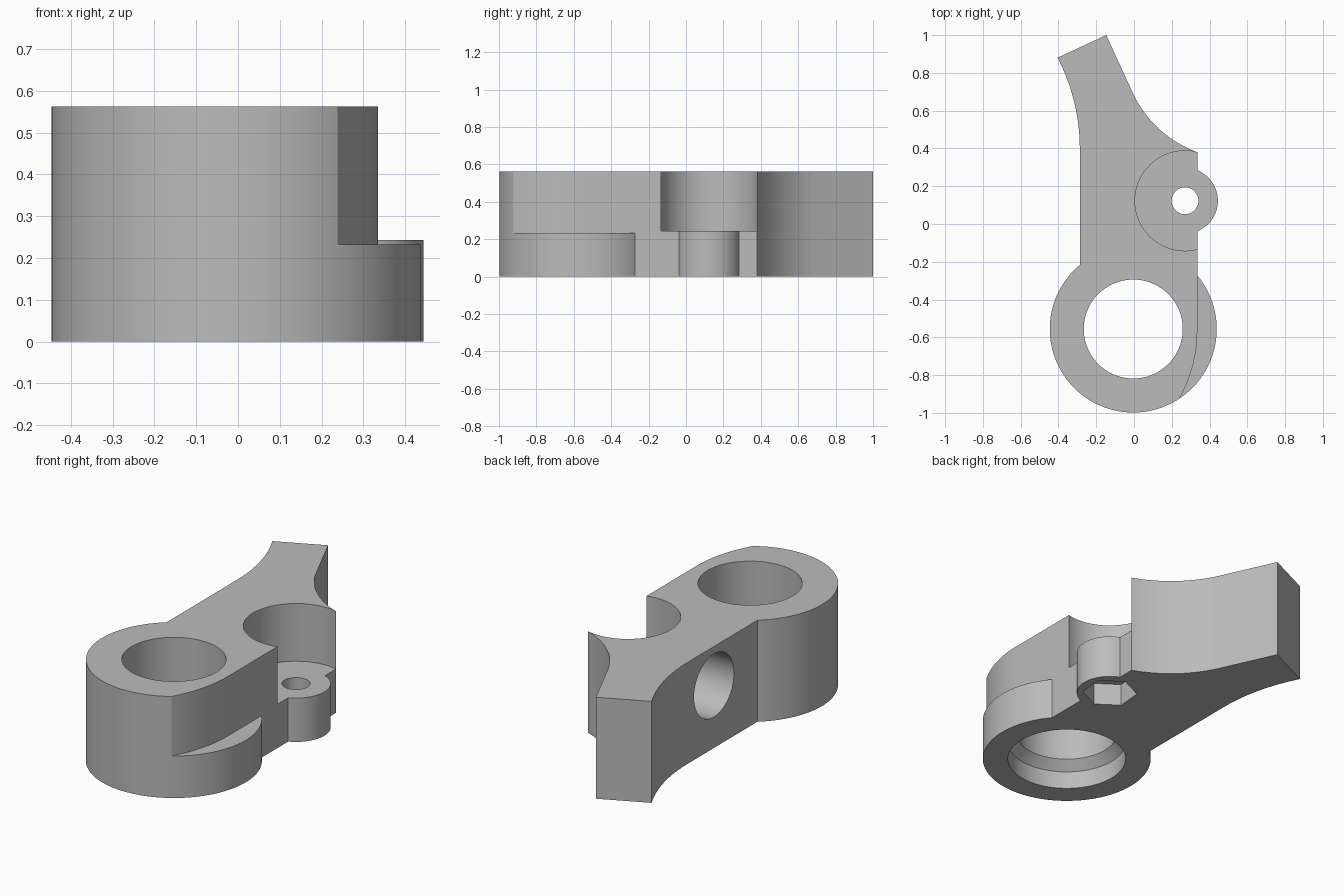
import bpy, bmesh
from math import sin, cos, pi, radians
from mathutils import Vector

default = bpy.data.objects.get("Cube")
if default:
    bpy.data.objects.remove(default, do_unlink=True)

HEIGHT = 0.563
RING = (-0.004, -0.556)      # centre of the clamp ring
LUG = (0.27, 0.123)          # centre of the screw lug

grey = bpy.data.materials.new("plain_grey")
grey.use_nodes = True
GREY = (0.5, 0.5, 0.5, 1)
grey.diffuse_color = GREY
grey.node_tree.nodes["Principled BSDF"].inputs["Base Color"].default_value = GREY


def loft(name, sections):
    """Solid through stacked loops of 3D points."""
    bm = bmesh.new()
    loops = [[bm.verts.new(p) for p in s] for s in sections]
    n = len(loops[0])
    bm.faces.new(loops[0])
    bm.faces.new(loops[-1])
    for a, b in zip(loops, loops[1:]):
        for i in range(n):
            j = (i + 1) % n
            bm.faces.new((a[i], a[j], b[j], b[i]))
    bmesh.ops.recalc_face_normals(bm, faces=bm.faces)
    mesh = bpy.data.meshes.new(name)
    bm.to_mesh(mesh)
    bm.free()
    mesh.materials.append(grey)
    obj = bpy.data.objects.new(name, mesh)
    bpy.context.collection.objects.link(obj)
    return obj


def prism(name, outline, z0, z1):
    return loft(name, [[(x, y, z) for x, y in outline] for z in (z0, z1)])


def circle(centre, r, n=96, turn=0.0):
    return [(centre[0] + r * cos(turn + 2 * pi * i / n),
             centre[1] + r * sin(turn + 2 * pi * i / n)) for i in range(n)]


def arc(a, m, b, n=20):
    """Points on the circle through a, m and b, from a to b."""
    a, m, b = Vector(a), Vector(m), Vector(b)
    p, q = m - a, b - a
    d = 2 * (p.x * q.y - p.y * q.x)
    c = a + Vector((q.y * p.dot(p) - p.y * q.dot(q),
                    p.x * q.dot(q) - q.x * p.dot(p))) / d
    sweep = (b - c).angle_signed(a - c)
    r = a - c
    return [(c.x + r.x * cos(t) - r.y * sin(t), c.y + r.x * sin(t) + r.y * cos(t))
            for t in (sweep * i / n for i in range(n + 1))]


def combine(target, tool, operation):
    tool.hide_render = True
    mod = target.modifiers.new(operation.lower(), 'BOOLEAN')
    mod.operation, mod.solver, mod.object = operation, 'EXACT', tool
    bpy.context.view_layer.objects.active = target
    bpy.ops.object.modifier_apply(modifier=mod.name)
    bpy.data.objects.remove(tool, do_unlink=True)


# Arm with a flared tail
outline = [(-0.287, -0.55), (0.335, -0.55)]
outline += arc((0.335, 0.38), (0.139, 0.498), (0.0, 0.68))
outline += [(-0.147, 1.0)]
outline += arc((-0.405, 0.88), (-0.317, 0.647), (-0.287, 0.40))
body = prism("bracket_body", outline, 0, HEIGHT)

# Clamp ring, trimmed on one side above a low shelf
ring = prism("ring", circle(RING, 0.442, 128), 0, HEIGHT)
trim = [(0.335, -0.2)] + arc((0.335, -0.57), (0.292, -0.811), (0.17, -1.024))
trim += [(0.6, -1.1), (0.6, -0.2)]
combine(ring, prism("trim_cutter", trim, 0.233, 0.8), 'DIFFERENCE')
combine(body, ring, 'UNION')

# Pocket for the screw head, and the lug below it
combine(body, prism("pocket_cutter", circle(LUG, 0.265), 0.243, 0.8), 'DIFFERENCE')
combine(body, prism("lug", circle(LUG, 0.174), 0, 0.243), 'UNION')
combine(body, prism("screw_cutter", circle(LUG, 0.071, 48), -0.1, 0.4), 'DIFFERENCE')
combine(body, prism("nut_cutter", circle(LUG, 0.143, 6, radians(25)), -0.1, 0.125),
        'DIFFERENCE')

# Main bore, wider at the bottom with a sloped shoulder
bore = [(0.31, -0.1), (0.31, 0.1), (0.262, 0.15), (0.262, 0.8)]
combine(body, loft("bore_cutter", [[(x, y, z) for x, y in circle(RING, r)]
                                   for r, z in bore]), 'DIFFERENCE')

# Blind round hole in the flat side
side = circle((0.165, 0.347), 0.175)
combine(body, loft("side_hole_cutter", [[(x, y, z) for y, z in side]
                                        for x in (-0.5, -0.04)]), 'DIFFERENCE')

# Smooth curved walls, crisp edges
bpy.ops.object.select_all(action='DESELECT')
body.select_set(True)
bpy.context.view_layer.objects.active = body
bpy.ops.object.shade_smooth_by_angle(angle=radians(20))
